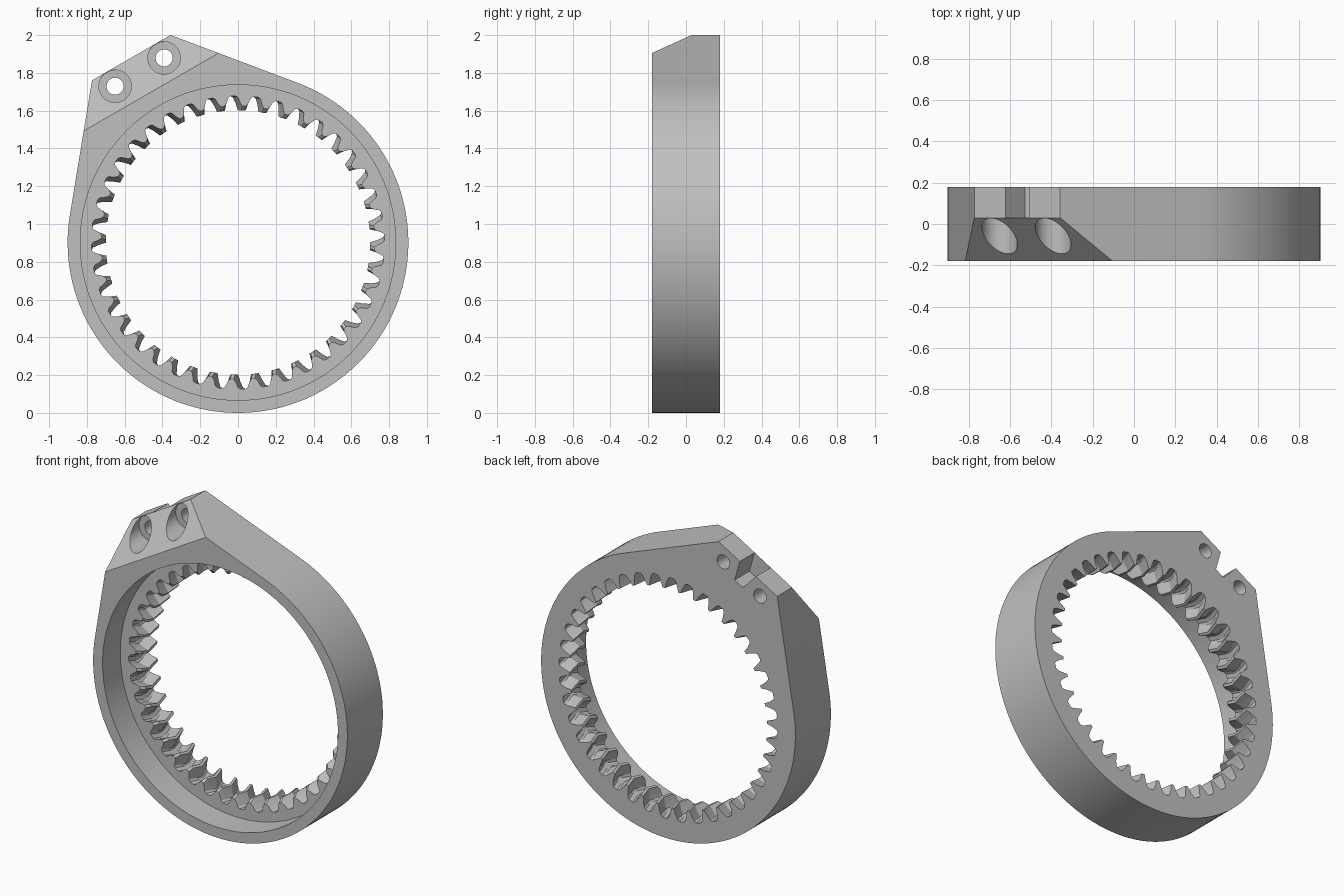
import bpy, bmesh, math
from math import sin, cos, radians, acos, atan2, hypot

for ob in [o for o in bpy.data.objects if o.name == "Cube"]:
    bpy.data.objects.remove(ob, do_unlink=True)

CZ, R = 0.902, 0.902             # ring centre height and outer radius
FRONT, BACK, STEP = -0.18, 0.18, 0.0
TILT = radians(30)               # tilt of the mounting lug

grey = bpy.data.materials.new("plain grey")
grey.use_nodes = True
grey.diffuse_color = (0.53, 0.53, 0.53, 1)
grey.node_tree.nodes["Principled BSDF"].inputs["Base Color"].default_value = (0.53, 0.53, 0.53, 1)


def loft(name, sections):
    """Solid through outlines of equal length, each given as (y, points)."""
    bm = bmesh.new()
    rings = [[bm.verts.new((x, y, z)) for x, z in pts] for y, pts in sections]
    n = len(rings[0])
    for a, b in zip(rings, rings[1:]):
        for i in range(n):
            j = (i + 1) % n
            bm.faces.new((a[i], a[j], b[j], b[i]))
    bm.faces.new(rings[0])
    bm.faces.new(rings[-1])
    bmesh.ops.recalc_face_normals(bm, faces=bm.faces)
    mesh = bpy.data.meshes.new(name)
    bm.to_mesh(mesh)
    bm.free()
    mesh.materials.append(grey)
    ob = bpy.data.objects.new(name, mesh)
    bpy.context.collection.objects.link(ob)
    return ob


def prism(name, pts, y0, y1):
    return loft(name, [(y0, pts), (y1, pts)])


def polar(r, a):
    return (r * cos(a), CZ + r * sin(a))


def lug(t, n):
    """Point along (t) and out from (n) the tilted lug."""
    return (t * cos(TILT) - n * sin(TILT), CZ + t * sin(TILT) + n * cos(TILT))


def circle(c, r, count):
    return [(c[0] + r * cos(math.tau * i / count), c[1] + r * sin(math.tau * i / count))
            for i in range(count)]


def lug_block(half_bottom, half_top, bottom, top):
    return [lug(-half_bottom, bottom), lug(half_bottom, bottom), lug(half_top, top), lug(-half_top, top)]


# Body: round ring with straight tangents running up to the lug
HALF, TOP = 0.24, 1.13
spread = atan2(HALF, TOP) + acos(R / hypot(HALF, TOP))
start = math.pi / 2 + TILT + spread
sweep = math.tau - 2 * spread
outline = [polar(R, start + sweep * i / 110) for i in range(111)]
outline += [lug(HALF, TOP), lug(-HALF, TOP)]
body = prism("ring_gear_housing", outline, FRONT, BACK)

cutters = [prism("front_recess", circle((0, CZ), 0.835, 128), -0.3, STEP)]


# Internal herringbone teeth
TEETH = 40
GAP = [(0.70, -3.8), (0.738, -2.9), (0.768, -1.9), (0.776, -1.0),
       (0.776, 1.0), (0.768, 1.9), (0.738, 2.9), (0.70, 3.8)]


def gear(shift, tip):
    return [polar(max(r, tip), radians(k * 360 / TEETH + a + shift))
            for k in range(TEETH) for r, a in GAP]


cutters.append(loft("tooth_gaps", [
    (-0.25, gear(1.9, 0.724)), (STEP, gear(1.9, 0.724)), (0.025, gear(2.5, 0.70)),
    (0.09, gear(3.9, 0.70)), (BACK, gear(1.9, 0.70)), (0.25, gear(1.9, 0.70))]))

# Sloped front of the lug, at 45 degrees
cutters.append(loft("lug_slope", [(-0.25, lug_block(1, 1, TOP - 0.28, 1.6)),
                                  (0.03, lug_block(1, 1, TOP, 1.6))]))

# Screw holes with sunk heads
for side in (-1, 1):
    centre = lug(side * 0.15, 1.042)
    cutters.append(prism("screw_head_bore", circle(centre, 0.086, 48), -0.3, 0.05))
    cutters.append(prism("screw_hole", circle(centre, 0.045, 32), -0.29, 0.3))

# Tapered notch behind the lug, between the holes
cutters.append(prism("lug_notch", lug_block(0.033, 0.071, TOP - 0.13, TOP + 0.02), 0.031, 0.3))

# Cut everything out of the body
bpy.context.view_layer.objects.active = body
body.select_set(True)
for cutter in cutters:
    mod = body.modifiers.new(cutter.name, "BOOLEAN")
    mod.operation = "DIFFERENCE"
    mod.solver = "EXACT"
    mod.object = cutter
    bpy.ops.object.modifier_apply(modifier=mod.name)
    bpy.data.objects.remove(cutter, do_unlink=True)

bpy.ops.object.shade_smooth_by_angle(angle=radians(20))
